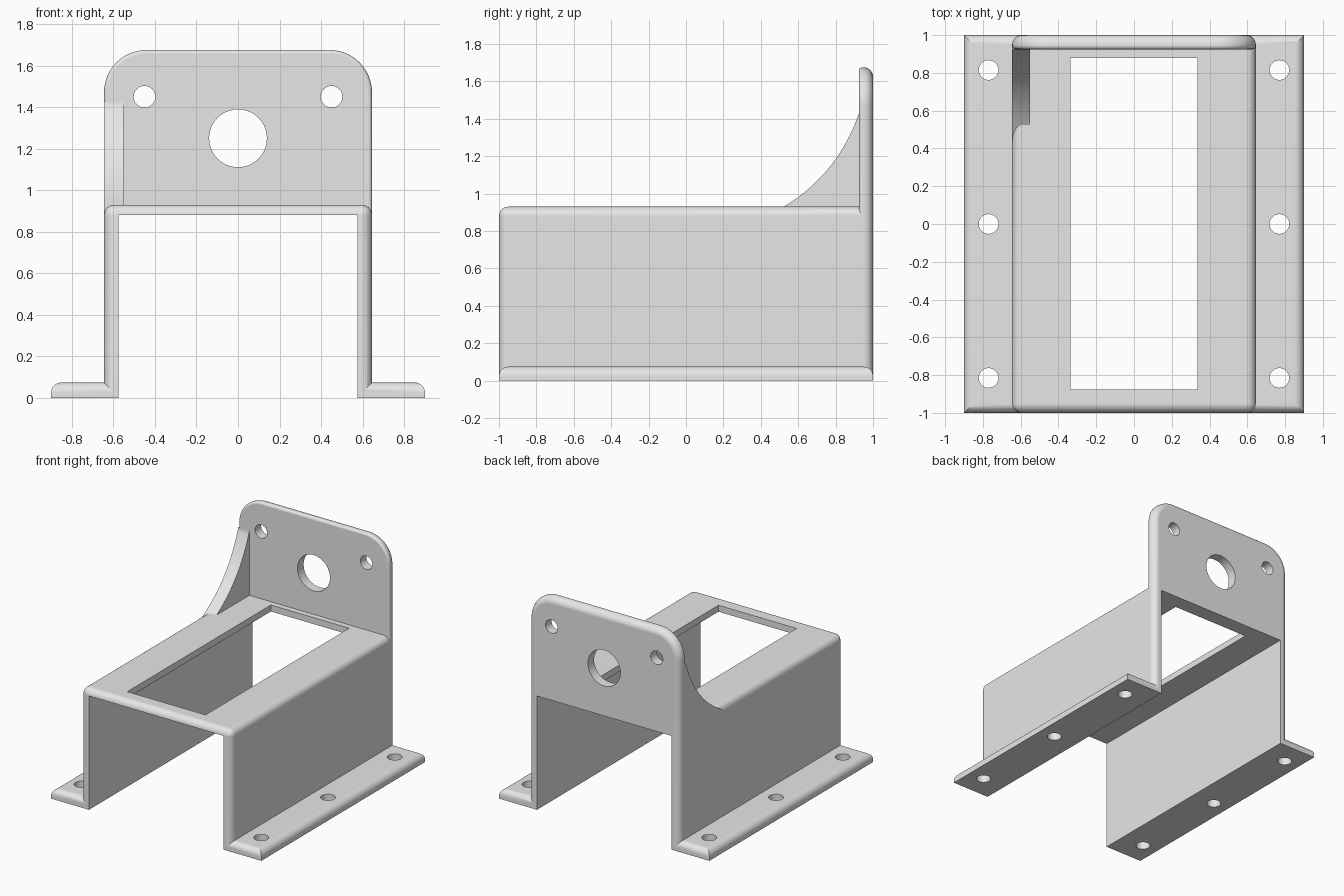
import bpy, bmesh
from math import sin, cos, pi
from mathutils import Vector, Matrix

cube = bpy.data.objects.get("Cube")
if cube:
    bpy.data.objects.remove(cube, do_unlink=True)

HALF = 0.645      # half width of the channel
ROUND = 0.05      # radius of the outer edges


def material(name, rgb):
    m = bpy.data.materials.new(name)
    m.use_nodes = True
    m.diffuse_color = (*rgb, 1)
    m.node_tree.nodes["Principled BSDF"].inputs["Base Color"].default_value = (*rgb, 1)
    return m


grey = material("light_grey", (0.8, 0.8, 0.8))


def finish(name, bm):
    bmesh.ops.recalc_face_normals(bm, faces=bm.faces[:])
    mesh = bpy.data.meshes.new(name)
    bm.to_mesh(mesh)
    bm.free()
    mesh.materials.append(grey)
    ob = bpy.data.objects.new(name, mesh)
    bpy.context.collection.objects.link(ob)
    return ob


def round_edges(bm, rule, radius, segments=6):
    """Round every edge whose midpoint and direction satisfy the rule."""
    chosen = []
    for e in bm.edges:
        a, b = e.verts
        if rule((a.co + b.co) / 2, (b.co - a.co).normalized()):
            chosen.append(e)
    bmesh.ops.bevel(bm, geom=chosen, offset=radius, offset_type='OFFSET',
                    segments=segments, profile=0.5, affect='EDGES')


def box(lo, hi):
    lo, hi = Vector(lo), Vector(hi)
    bm = bmesh.new()
    bmesh.ops.create_cube(bm, size=1)
    for v in bm.verts:
        v.co = (lo + hi) / 2 + v.co * (hi - lo)
    return bm


def prism(points, offset):
    bm = bmesh.new()
    face = bm.faces.new([bm.verts.new(p) for p in points])
    out = bmesh.ops.extrude_face_region(bm, geom=[face])
    moved = [g for g in out["geom"] if isinstance(g, bmesh.types.BMVert)]
    bmesh.ops.translate(bm, verts=moved, vec=offset)
    return bm


def drill(name, centre, radius, axis):
    bm = bmesh.new()
    turn = Matrix.Rotation(pi / 2, 4, 'X') if axis == 'Y' else Matrix()
    bmesh.ops.create_cone(bm, cap_ends=True, segments=40, radius1=radius, radius2=radius,
                          depth=0.3, matrix=Matrix.Translation(centre) @ turn)
    return finish(name, bm)


def combine(target, tool, operation):
    tool.hide_render = True
    mod = target.modifiers.new(operation, 'BOOLEAN')
    mod.operation = operation
    mod.solver = 'EXACT'
    mod.object = tool
    bpy.context.view_layer.objects.active = target
    bpy.ops.object.modifier_apply(modifier=mod.name)
    bpy.data.objects.remove(tool, do_unlink=True)


# Channel body with rounded front and top edges
bm = box((-HALF, -1, 0), (HALF, 0.945, 0.93))
round_edges(bm, lambda m, d: (m.z > 0.92 and m.y < 0.9)
            or (abs(d.z) > 0.9 and m.y < -0.9), ROUND)
bracket = finish("mounting_bracket", bm)

# Upright end plate with rounded upper corners
r, top = 0.205, 1.675
outline = [(-HALF, 1, 0), (HALF, 1, 0)]
for side, start in ((1, 0), (-1, pi / 2)):
    for i in range(13):
        a = start + i * pi / 24
        outline.append((side * (HALF - r) + r * cos(a), 1, top - r + r * sin(a)))
bm = prism(outline, (0, -0.075, 0))
round_edges(bm, lambda m, d: m.y > 0.99 and m.z > 0.01, ROUND)
round_edges(bm, lambda m, d: m.y < 0.926 and m.z > 0.01, 0.018, 4)
combine(bracket, finish("end_plate", bm), 'UNION')

# Curved gusset on the right side
foot, head, sag = Vector((0.44, 0.885)), Vector((0.925, 1.43)), 0.075
along = head - foot
normal = Vector((along.y, -along.x)).normalized()
curve = []
for i in range(25):
    t = i / 24
    curve.append(foot + along * t + normal * sag * 4 * t * (1 - t))
section = [(0.44, 0.8), *curve, (0.945, 1.43), (0.945, 0.8)]
gusset = prism([(-HALF, y, z) for y, z in section], (0.095, 0, 0))
combine(bracket, finish("gusset", gusset), 'UNION')

# Foot flanges
for side in (-1, 1):
    x = sorted((side * 0.5, side * 0.9))
    bm = box((x[0], -1, 0), (x[1], 1, 0.075))
    round_edges(bm, lambda m, d: m.z > 0.07 and abs(m.x) > 0.6, ROUND)
    combine(bracket, finish("foot_flange", bm), 'UNION')

# Hollow inside and top window
combine(bracket, finish("hollow", box((-0.575, -1.2, -0.2), (0.575, 1.2, 0.88))), 'DIFFERENCE')
combine(bracket, finish("window", box((-0.335, -0.875, 0.8), (0.335, 0.88, 1.1))), 'DIFFERENCE')

# Screw holes and the large centre hole
combine(bracket, drill("centre_hole", (0, 0.96, 1.25), 0.139, 'Y'), 'DIFFERENCE')
for side in (-1, 1):
    combine(bracket, drill("plate_hole", (side * 0.45, 0.96, 1.45), 0.052, 'Y'), 'DIFFERENCE')
    for y in (-0.815, 0, 0.815):
        combine(bracket, drill("flange_hole", (side * 0.77, y, 0.03), 0.052, 'Z'), 'DIFFERENCE')

# Smooth rounded edges, flat broad faces
bpy.ops.object.select_all(action='DESELECT')
bracket.select_set(True)
bpy.context.view_layer.objects.active = bracket
bpy.ops.object.shade_smooth_by_angle(angle=pi / 6)
weighted = bracket.modifiers.new("flat_faces", 'WEIGHTED_NORMAL')
weighted.keep_sharp = True
